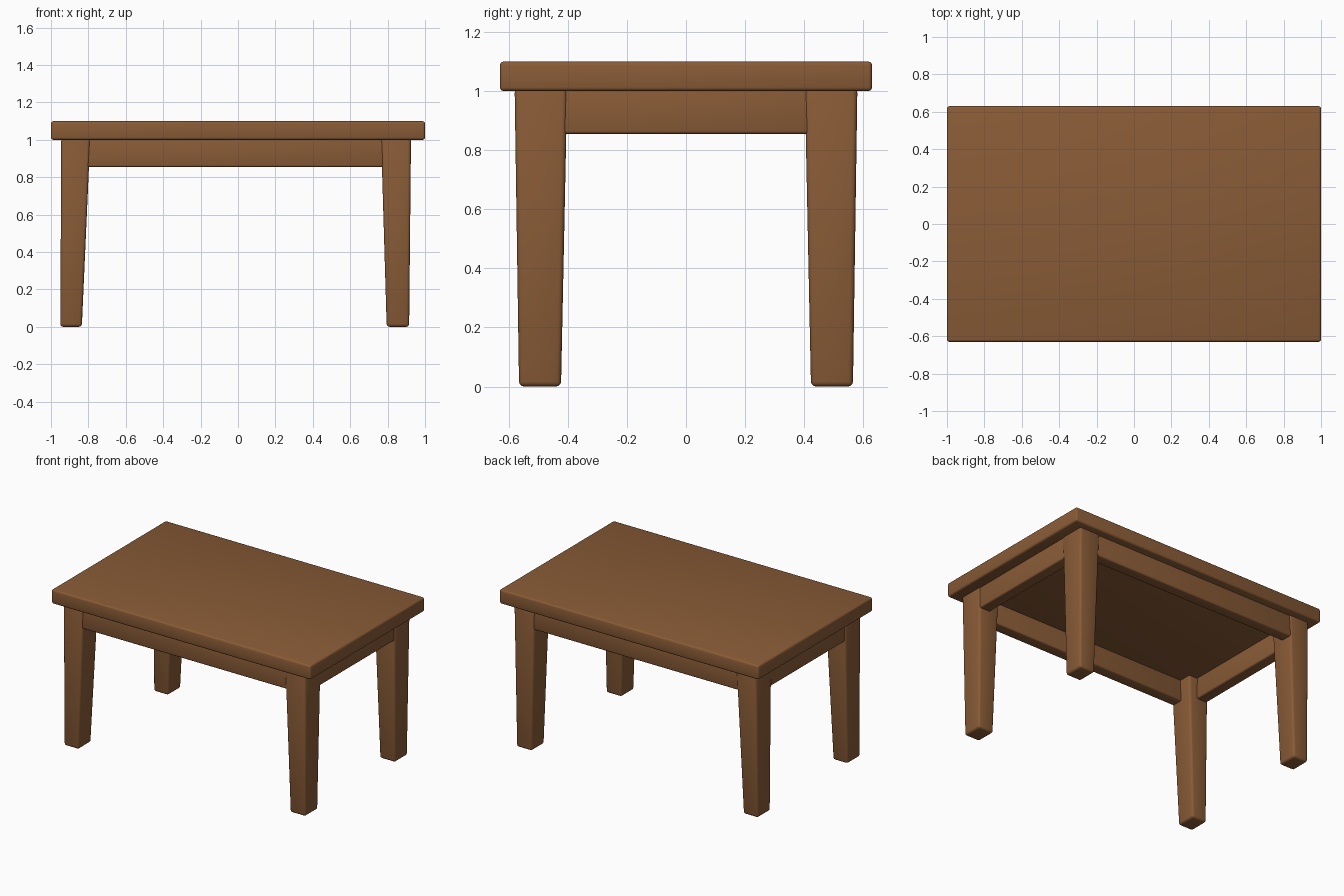
import bpy, bmesh, math

if "Cube" in bpy.data.objects:
    bpy.data.objects.remove(bpy.data.objects["Cube"])

wood = bpy.data.materials.new("warm brown wood")
wood.diffuse_color = (0.25, 0.105, 0.037, 1)
wood.use_nodes = True
wood.node_tree.nodes["Principled BSDF"].inputs["Base Color"].default_value = wood.diffuse_color


def block(name, low, high, z0, z1, radius):
    """Rounded block; low and high are (x0, x1, y0, y1) at its bottom and top."""
    bm = bmesh.new()
    rings = []
    for (x0, x1, y0, y1), z in ((low, z0), (high, z1)):
        rings.append([bm.verts.new((x, y, z)) for x, y in
                      ((x0, y0), (x1, y0), (x1, y1), (x0, y1))])
    a, b = rings
    bm.faces.new(a[::-1])
    bm.faces.new(b)
    for i in range(4):
        j = (i + 1) % 4
        bm.faces.new((a[i], a[j], b[j], b[i]))
    bmesh.ops.bevel(bm, geom=bm.edges[:], offset=radius, segments=3,
                    profile=0.5, affect='EDGES')
    mesh = bpy.data.meshes.new(name)
    bm.to_mesh(mesh)
    bm.free()
    mesh.materials.append(wood)
    ob = bpy.data.objects.new(name, mesh)
    bpy.context.collection.objects.link(ob)
    bpy.ops.object.select_all(action='DESELECT')
    ob.select_set(True)
    bpy.context.view_layer.objects.active = ob
    bpy.ops.object.shade_smooth_by_angle(angle=math.radians(35))
    return ob


# Table top
top = (-1, 1, -0.63, 0.63)
block("table_top", top, top, 1.0, 1.1, 0.013)

# Tapered legs, slightly different on the left and the right
legs = {"left": ((-0.95, -0.835), (-0.945, -0.79)),
        "right": ((0.795, 0.915), (0.765, 0.925))}
for side, (foot, head) in legs.items():
    for end, s in (("front", -1), ("back", 1)):
        low = foot + tuple(sorted((s * 0.565, s * 0.423)))
        high = head + tuple(sorted((s * 0.58, s * 0.402)))
        block(f"{end}_{side}_leg", low, high, 0.0, 1.01, 0.016)

# Aprons between the legs, almost flush with their outer faces
for end, s in (("front", -1), ("back", 1)):
    y0, y1 = sorted((s * 0.572, s * 0.49))
    r = (-0.82, 0.80, y0, y1)
    block(f"{end}_apron", r, r, 0.855, 1.01, 0.01)
for side, x0, x1 in (("left", -0.938, -0.856), ("right", 0.836, 0.918)):
    r = (x0, x1, -0.44, 0.44)
    block(f"{side}_apron", r, r, 0.855, 1.01, 0.01)
